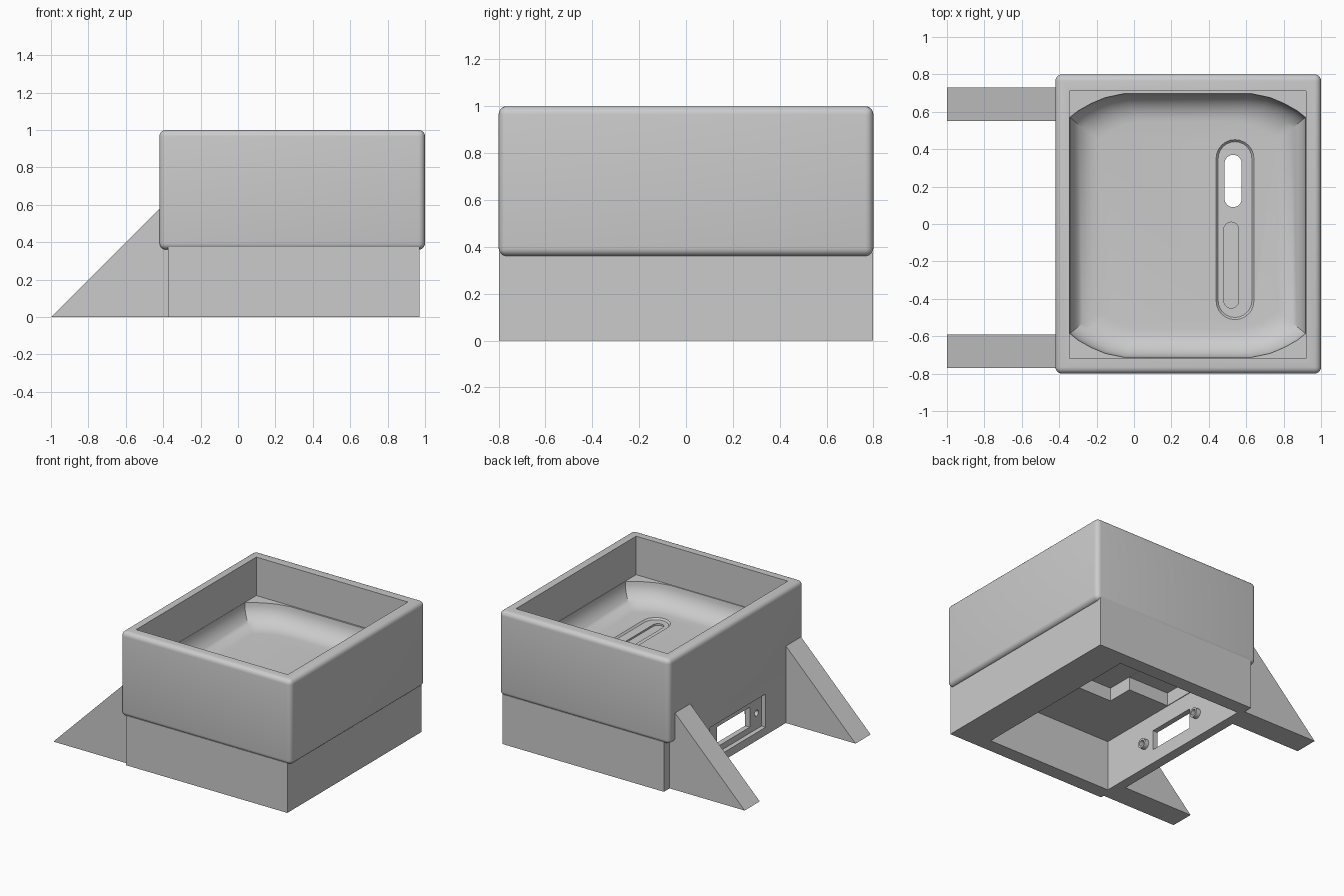
import bpy, bmesh, math
from mathutils import Matrix, Vector

if "Cube" in bpy.data.objects:
    bpy.data.objects.remove(bpy.data.objects["Cube"], do_unlink=True)

grey = bpy.data.materials.new("plain_grey")
grey.use_nodes = True
grey.diffuse_color = (0.6, 0.6, 0.6, 1)
grey.node_tree.nodes["Principled BSDF"].inputs["Base Color"].default_value = (0.6, 0.6, 0.6, 1)


def finish(name, bm):
    bmesh.ops.recalc_face_normals(bm, faces=bm.faces)
    mesh = bpy.data.meshes.new(name)
    bm.to_mesh(mesh)
    bm.free()
    mesh.materials.append(grey)
    obj = bpy.data.objects.new(name, mesh)
    bpy.context.collection.objects.link(obj)
    return obj


def box(name, x, y, z):
    bm = bmesh.new()
    bmesh.ops.create_cube(bm, size=1)
    for v in bm.verts:
        v.co = [r[0] if c < 0 else r[1] for c, r in zip(v.co, (x, y, z))]
    return finish(name, bm)


def loft(name, rings):
    """Closed solid through a stack of equal-length point rings."""
    bm = bmesh.new()
    loops = [[bm.verts.new(p) for p in ring] for ring in rings]
    n = len(loops[0])
    for a, b in zip(loops, loops[1:]):
        for i in range(n):
            j = (i + 1) % n
            bm.faces.new((a[i], a[j], b[j], b[i]))
    bm.faces.new(loops[0])
    bm.faces.new(loops[-1])
    return finish(name, bm)


def slot(name, x, y0, y1, r, z0, z1, flare=0):
    """Racetrack solid running along y."""
    def ring(z, rad):
        pts = []
        for i in range(26):
            a = math.pi * (i if i < 13 else i - 1) / 12
            yc = y1 - r if i < 13 else y0 + r
            pts.append((x + rad * math.cos(a), yc + rad * math.sin(a), z))
        return pts
    return loft(name, [ring(z0, r), ring(z1, r + flare)])


def rod(name, x0, x1, y, z, r):
    bm = bmesh.new()
    bmesh.ops.create_cone(bm, cap_ends=True, segments=20, radius1=r, radius2=r, depth=x1 - x0,
                          matrix=Matrix.Translation(((x0 + x1) / 2, y, z)) @ Matrix.Rotation(math.pi / 2, 4, 'Y'))
    return finish(name, bm)


def bake(obj):
    dg = bpy.context.evaluated_depsgraph_get()
    mesh = bpy.data.meshes.new_from_object(obj.evaluated_get(dg))
    obj.modifiers.clear()
    obj.data = mesh


def cut(obj, *cutters):
    for c in cutters:
        c.hide_render = True
        m = obj.modifiers.new("cut", 'BOOLEAN')
        m.operation, m.solver, m.object = 'DIFFERENCE', 'EXACT', c
        bake(obj)
        bpy.data.objects.remove(c, do_unlink=True)


def smooth(obj):
    bpy.ops.object.select_all(action='DESELECT')
    obj.select_set(True)
    bpy.context.view_layer.objects.active = obj
    bpy.ops.object.shade_smooth_by_angle(angle=math.radians(30))


# Upper housing with rounded outer edges
upper = box("upper_housing", (-0.42, 1.0), (-0.8, 0.8), (0.36, 1.0))
bev = upper.modifiers.new("round", 'BEVEL')
bev.width, bev.segments = 0.035, 5
bake(upper)

# Rectangular well, then a pillow-shaped dish with cut-off corners
RIM, R = 0.71, 0.15
cx, cy, hx, hy = 0.287, -0.008, 0.63, 0.705
corner = [(1, 0.82), (0.93, 0.87), (0.82, 0.925), (0.7, 0.97), (0.54, 1)]
outline = (corner + [(-x, y) for x, y in reversed(corner)]
           + [(-x, -y) for x, y in corner] + [(x, -y) for x, y in reversed(corner)])


def dish_ring(inset, z):
    return [(cx + x * (hx - inset), cy + y * (hy - inset), z) for x, y in outline]


rings = [dish_ring(0, RIM + 0.05)]
for i in range(9):
    a = math.pi / 2 * i / 8
    rings.append(dish_ring(R * (1 - math.cos(a)), RIM - R * math.sin(a)))
FLOOR = RIM - R
cut(upper,
    box("well_cutter", (-0.345, 0.92), (-0.72, 0.71), (RIM, 1.1)),
    loft("dish_cutter", rings),
    slot("tray_cutter", 0.54, -0.5, 0.44, 0.09, FLOOR - 0.012, FLOOR + 0.02, 0.03),
    slot("blind_slot_cutter", 0.52, -0.45, 0.01, 0.04, FLOOR - 0.025, FLOOR + 0.05),
    slot("through_slot_cutter", 0.53, 0.09, 0.37, 0.046, 0.3, FLOOR + 0.05),
    box("cavity_cutter", (-0.345, 0.70), (-0.69, 0.69), (0.3, 0.38)),
    box("pocket_cutter", (0, 0.70), (-0.25, 0.688), (0.3, 0.48)),
    box("side_pocket_cutter", (-0.34, 0.02), (-0.05, 0.686), (0.3, 0.479)))
smooth(upper)

# Lower base, hollow from below and open towards the connector wall
base = box("lower_base", (-0.375, 0.97), (-0.798, 0.798), (0, 0.375))
cut(base,
    box("base_cutter", (-0.345, 0.70), (-0.69, 0.69), (-0.1, 0.5)),
    box("side_cutter", (-0.5, -0.3), (-0.59, 0.55), (-0.1, 0.5)))

# Connector wall with a recessed panel, a window and two screw bosses
wall = box("connector_wall", (-0.419, -0.345), (-0.59, 0.55), (0, 0.4))
cut(wall,
    box("panel_cutter", (-0.5, -0.385), (-0.35, 0.31), (0.06, 0.31)),
    box("window_cutter", (-0.5, -0.3), (-0.21, 0.18), (0.105, 0.255)))
for side, y in (("front", -0.29), ("back", 0.26)):
    cut(wall, rod("hole_cutter", -0.5, -0.3, y, 0.18, 0.022))
    boss = rod(side + "_screw_boss", -0.346, -0.31, y, 0.18, 0.036)
    cut(boss, rod("hole_cutter", -0.5, -0.2, y, 0.18, 0.022))
    smooth(boss)

# Triangular support legs
for side, y0, y1 in (("front", -0.77, -0.59), ("back", 0.55, 0.73)):
    tri = [(-1.0, 0), (-0.374, 0), (-0.374, 0.61), (-0.39, 0.61)]
    loft(side + "_support_leg", [[(x, y, z) for x, z in tri] for y in (y0, y1)])
